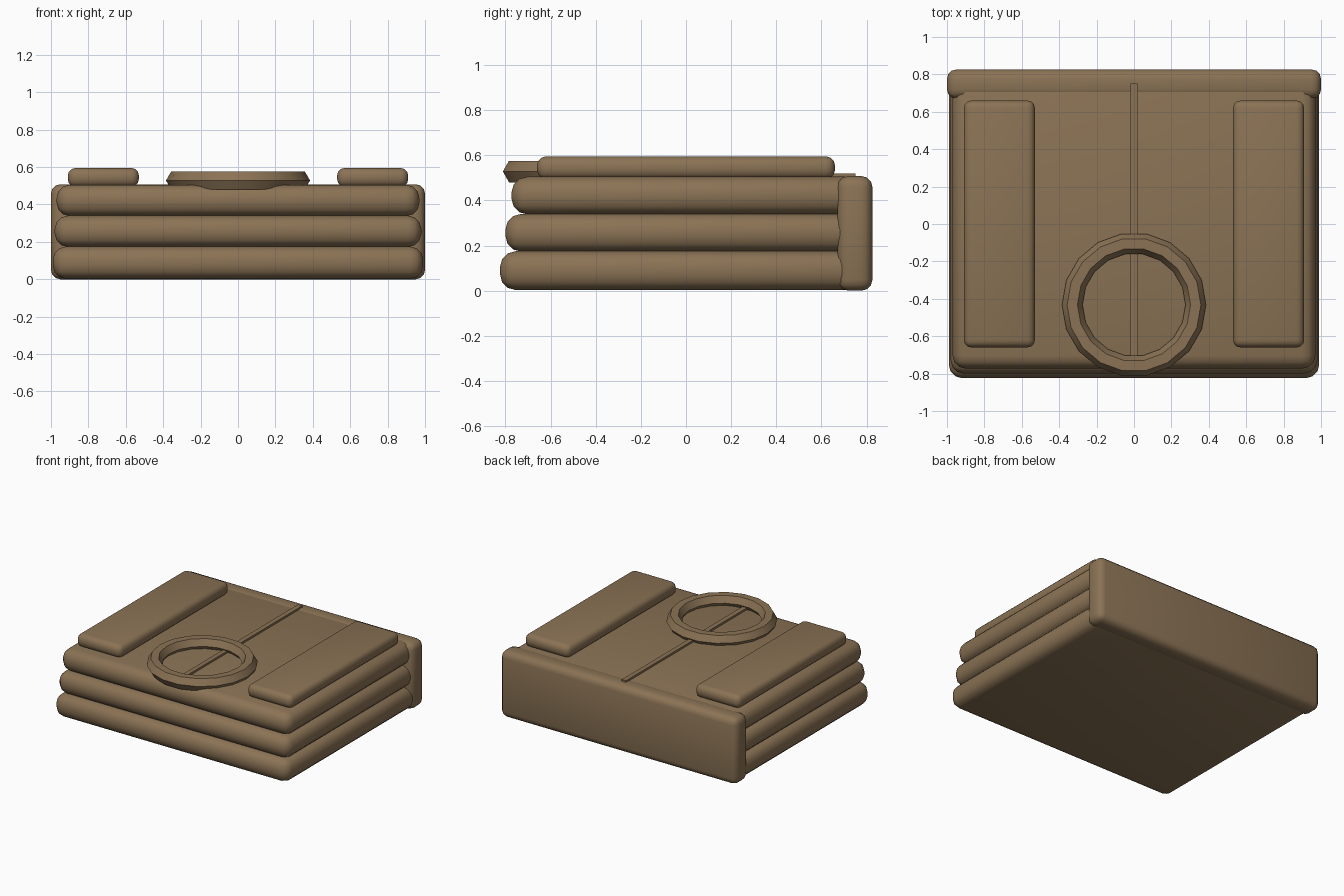
import bpy, math

if "Cube" in bpy.data.objects:
    bpy.data.objects.remove(bpy.data.objects["Cube"])

brown = bpy.data.materials.new("dull brown")
brown.diffuse_color = (0.258, 0.171, 0.091, 1)
brown.use_nodes = True
brown.node_tree.nodes["Principled BSDF"].inputs["Base Color"].default_value = brown.diffuse_color


def finish(obj, name):
    obj.name = name
    obj.data.materials.append(brown)
    bpy.ops.object.shade_smooth_by_angle(angle=math.radians(35))
    return obj


def block(name, x0, x1, y0, y1, z0, z1, bevel=0.0, segments=3):
    """Box between the given limits with rounded edges."""
    bpy.ops.mesh.primitive_cube_add(
        size=1, location=((x0 + x1) / 2, (y0 + y1) / 2, (z0 + z1) / 2))
    obj = bpy.context.object
    obj.scale = (x1 - x0, y1 - y0, z1 - z0)
    bpy.ops.object.transform_apply(location=False, rotation=False, scale=True)
    if bevel:
        mod = obj.modifiers.new("rounding", 'BEVEL')
        mod.width = bevel
        mod.segments = segments
        bpy.ops.object.modifier_apply(modifier=mod.name)
    return finish(obj, name)


# Three stacked cushion layers, each a little smaller than the one below
for i, (hx, hy, z0, z1) in enumerate([(0.99, 0.824, 0.003, 0.175),
                                      (0.98, 0.80, 0.173, 0.34),
                                      (0.97, 0.773, 0.338, 0.505)]):
    block(f"layer_{i + 1}", -hx, hx, -hy, hy, z0, z1, 0.07)

# Upright slab across the back
block("back_slab", -1, 1, 0.67, 0.826, 0, 0.508, 0.05)

# Long raised pads on both sides
for side, x0, x1 in (("left", -0.91, -0.53), ("right", 0.53, 0.91)):
    block(f"{side}_pad", x0, x1, -0.66, 0.66, 0.495, 0.595, 0.04)

# Thin seam strip down the middle
block("seam_strip", -0.018, 0.018, -0.75, 0.75, 0.49, 0.52)

# Faceted ring at the front
bpy.ops.mesh.primitive_torus_add(
    major_segments=18, minor_segments=6, major_radius=0.33,
    minor_radius=0.055, location=(0, -0.432, 0.528))
finish(bpy.context.object, "ring")
